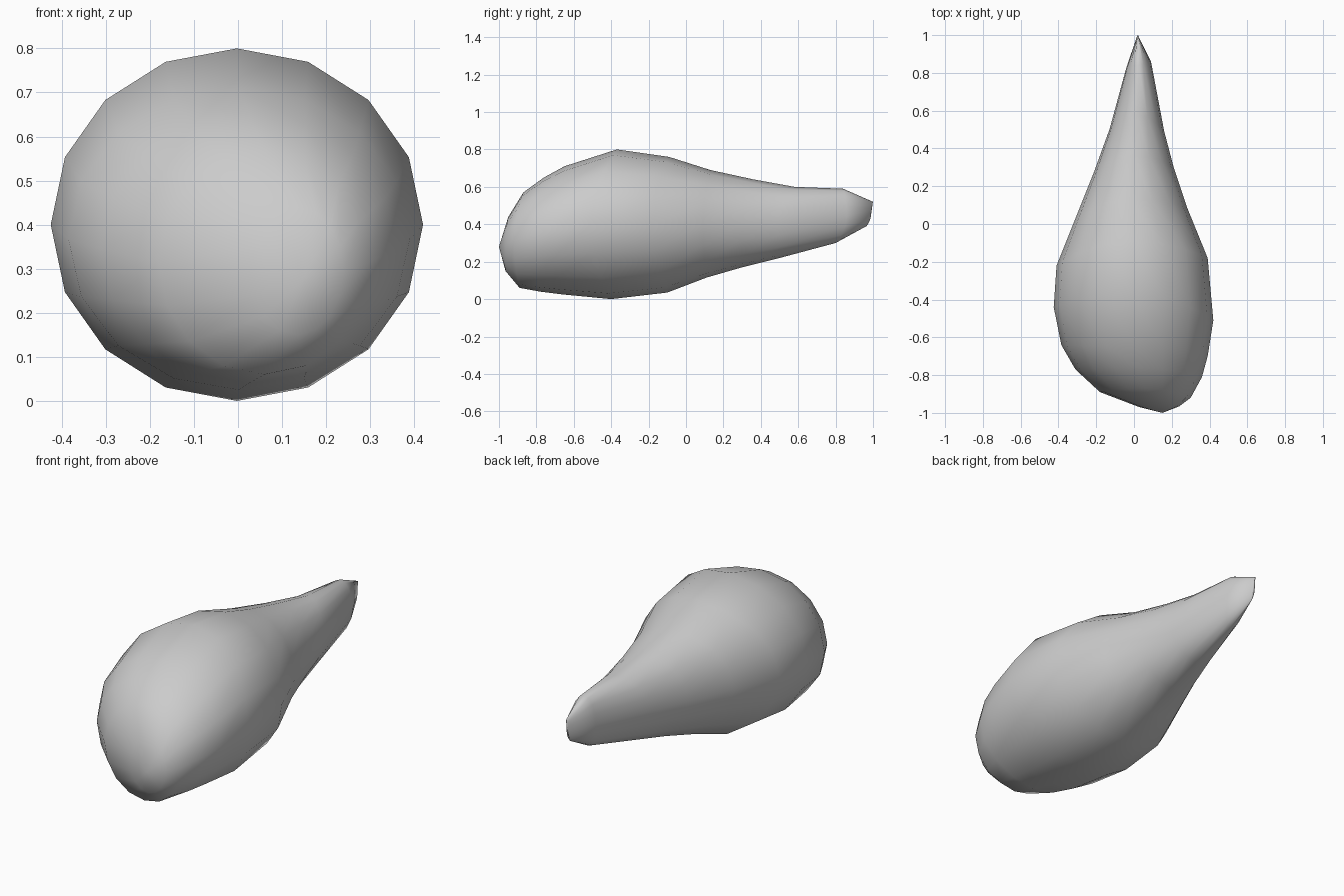
import bpy
import bmesh
from math import sin, cos, pi

SIDES = 16

cube = bpy.data.objects.get("Cube")
if cube:
    bpy.data.objects.remove(cube, do_unlink=True)


def flat_material(name, colour):
    material = bpy.data.materials.new(name)
    material.use_nodes = True
    material.diffuse_color = colour
    material.node_tree.nodes["Principled BSDF"].inputs["Base Color"].default_value = colour
    return material


# Each cross-section: right side (x, y), left side (x, y), top (y, z), bottom (y, z)
SECTIONS = [
    ((.03, -.97), (.24, -.965), (-.95, .44), (-.965, .15)),
    ((-.18, -.89), (.3, -.92), (-.87, .57), (-.89, .06)),
    ((-.31, -.77), (.36, -.81), (-.76, .65), (-.78, .04)),
    ((-.385, -.64), (.39, -.7), (-.65, .71), (-.66, .025)),
    ((-.425, -.44), (.42, -.51), (-.37, .8), (-.4, 0)),
    ((-.41, -.22), (.39, -.18), (-.09, .76), (-.1, .035)),
    ((-.31, .03), (.28, .09), (.13, .69), (.11, .115)),
    ((-.21, .28), (.21, .3), (.36, .64), (.3, .17)),
    ((-.13, .5), (.16, .49), (.58, .6), (.52, .225)),
    ((-.04, .83), (.09, .86), (.84, .59), (.8, .3)),
    ((.015, .99), (.025, .99), (1, .52), (.965, .39)),
]


def add_section(bm, right, left, top, bottom):
    """Elliptical ring whose four extremes may sit at different depths."""
    ring = []
    for i in range(SIDES):
        angle = 2 * pi * i / SIDES
        c, s = cos(angle), sin(angle)
        side = left if c > 0 else right
        cap = top if s > 0 else bottom
        x = (left[0] + right[0]) / 2 + c * (left[0] - right[0]) / 2
        y = side[1] * c * c + cap[0] * s * s
        z = (top[1] + bottom[1]) / 2 + s * (top[1] - bottom[1]) / 2
        ring.append(bm.verts.new((x, y, z)))
    return ring


# Teardrop body: rings lofted from the blunt nose to the pinched tail
bm = bmesh.new()
rings = [add_section(bm, *section) for section in SECTIONS]
for a, b in zip(rings, rings[1:]):
    for i in range(SIDES):
        j = (i + 1) % SIDES
        bm.faces.new((a[i], a[j], b[j], b[i]))

# Nose fan and thin tail edge
nose = bm.verts.new((.15, -1, .28))
for i in range(SIDES):
    bm.faces.new((nose, rings[0][(i + 1) % SIDES], rings[0][i]))
bm.faces.new(rings[-1])
bmesh.ops.recalc_face_normals(bm, faces=bm.faces)

mesh = bpy.data.meshes.new("teardrop_body")
bm.to_mesh(mesh)
bm.free()
mesh.materials.append(flat_material("light grey", (.6, .6, .6, 1)))
mesh.shade_smooth()
body = bpy.data.objects.new("teardrop_body", mesh)
bpy.context.collection.objects.link(body)
